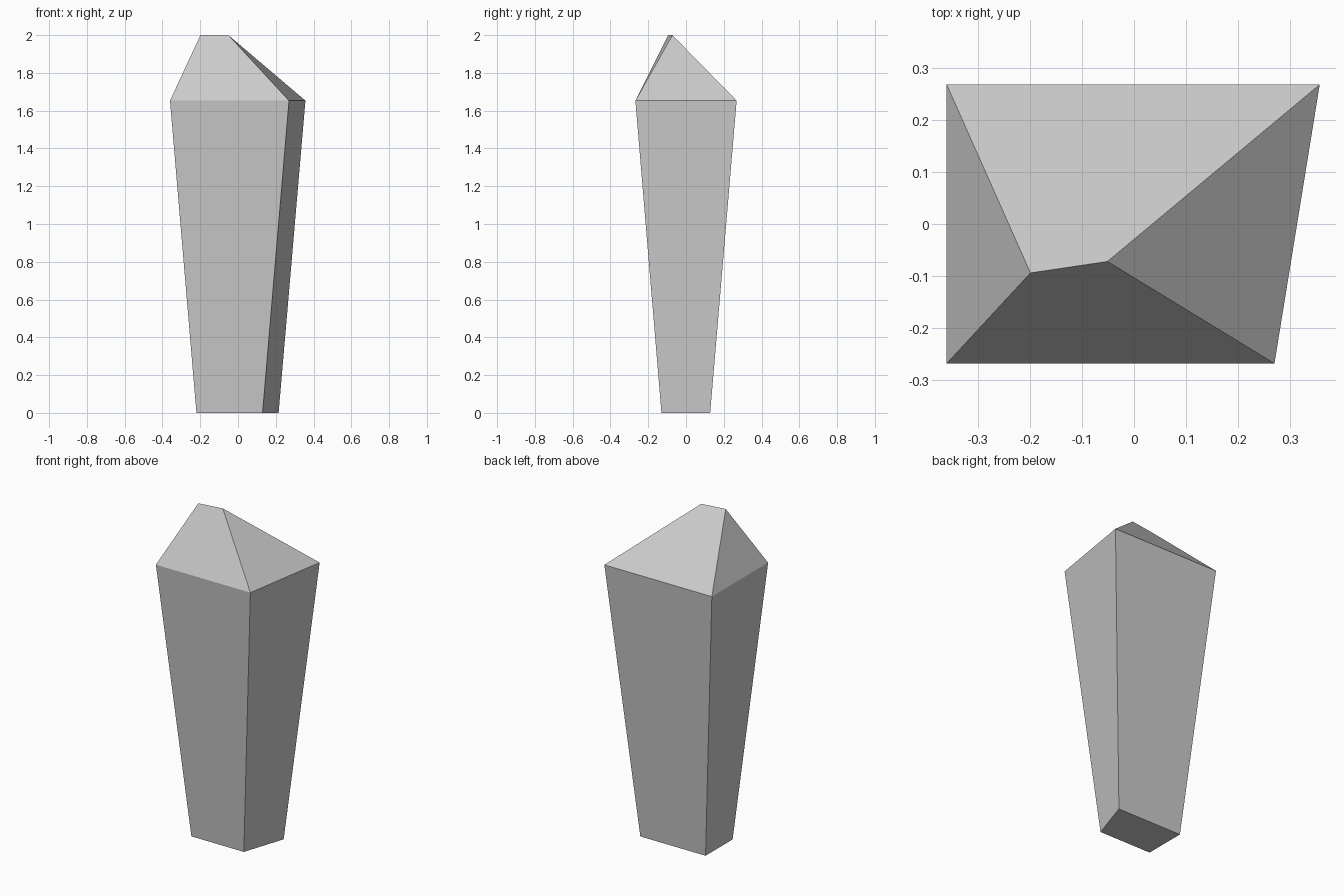
import bpy
import bmesh

if "Cube" in bpy.data.objects:
    bpy.data.objects.remove(bpy.data.objects["Cube"])

# Cross-sections, counter-clockwise from front left
BASE = [(-0.22, -0.13), (0.13, -0.13), (0.215, 0.128), (-0.22, 0.128)]
SHOULDER = [(-0.36, -0.268), (0.27, -0.268), (0.357, 0.268), (-0.36, 0.268)]
RIDGE = [(-0.199, -0.094), (-0.051, -0.072)]

bm = bmesh.new()


def ring(points, z):
    return [bm.verts.new((x, y, z)) for x, y in points]


base, shoulder, (ridge_l, ridge_r) = ring(BASE, 0), ring(SHOULDER, 1.653), ring(RIDGE, 2)

# Flat underside and tapered shaft
bm.faces.new(base[::-1])
for i in range(4):
    j = (i + 1) % 4
    bm.faces.new((base[i], base[j], shoulder[j], shoulder[i]))

# Faceted tip closing to a short off-centre ridge
fl, fr, br, bl = shoulder
for face in ((fl, fr, ridge_r, ridge_l), (fr, br, ridge_r),
             (br, bl, ridge_l, ridge_r), (bl, fl, ridge_l)):
    bm.faces.new(face)

bm.normal_update()
mesh = bpy.data.meshes.new("crystal_shard")
bm.to_mesh(mesh)
bm.free()
bpy.context.collection.objects.link(bpy.data.objects.new("crystal_shard", mesh))
